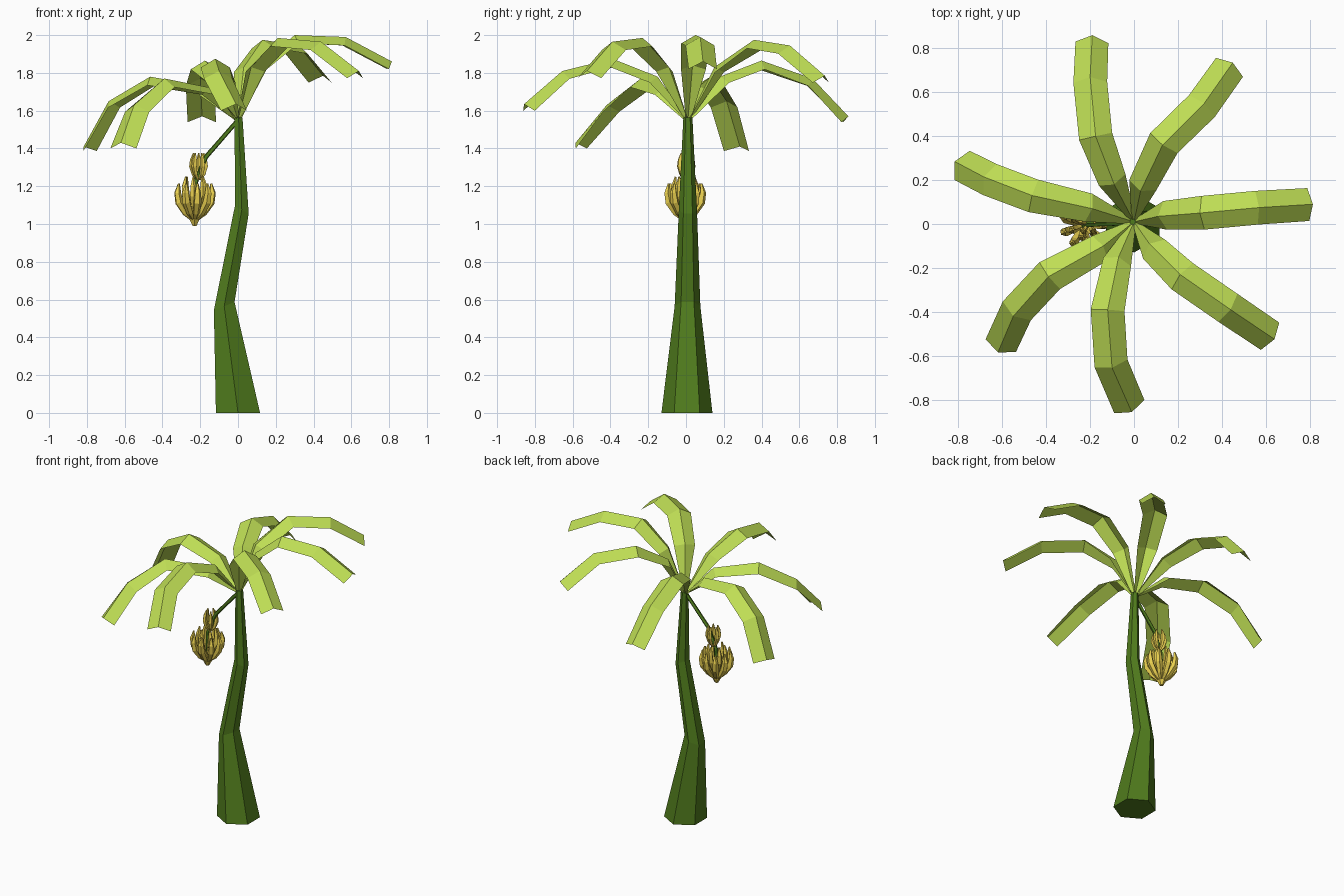
import bpy, bmesh, math
from mathutils import Vector

if "Cube" in bpy.data.objects:
    bpy.data.objects.remove(bpy.data.objects["Cube"])


def material(name, rgb):
    m = bpy.data.materials.new(name)
    m.diffuse_color = (*rgb, 1)
    m.use_nodes = True
    m.node_tree.nodes["Principled BSDF"].inputs["Base Color"].default_value = m.diffuse_color
    return m


TRUNK = material("trunk_green", (0.08, 0.20, 0.012))
LEAF = material("leaf_green", (0.52, 0.73, 0.09))
YELLOW = material("banana_yellow", (0.83, 0.64, 0.08))


def finish(bm, name, mat):
    me = bpy.data.meshes.new(name)
    bm.to_mesh(me)
    bm.free()
    me.materials.append(mat)
    ob = bpy.data.objects.new(name, me)
    bpy.context.collection.objects.link(ob)


def tangents(pts):
    n = len(pts) - 1
    return [(pts[min(i + 1, n)] - pts[max(i - 1, 0)]).normalized() for i in range(n + 1)]


def tube(bm, pts, radii, sides, ref, normals=None):
    # closed tapered tube; ref fixes where the first corner lies
    pts = [Vector(p) for p in pts]
    rings = []
    for p, r, t in zip(pts, radii, normals or tangents(pts)):
        t = Vector(t).normalized()
        v = t.cross(ref).normalized()
        u = v.cross(t)
        ang = [2 * math.pi * k / sides for k in range(sides)]
        rings.append([bm.verts.new(p + r * (math.cos(a) * u + math.sin(a) * v)) for a in ang])
    faces = [bm.faces.new(rings[0]), bm.faces.new(rings[-1])]
    for a, b in zip(rings, rings[1:]):
        for k in range(sides):
            j = (k + 1) % sides
            faces.append(bm.faces.new((a[k], a[j], b[j], b[k])))
    bmesh.ops.recalc_face_normals(bm, faces=faces)


# crooked six-sided trunk
bm = bmesh.new()
tube(bm, [(0, 0.005, 0), (-0.073, 0.008, 0.565), (0.02, 0.01, 1.075), (0.003, 0.01, 1.565)],
     [0.135, 0.068, 0.048, 0.024], 6, Vector((0, 1, 0)),
     [(0, 0, 1), (-0.4, 0, 1), (0.55, 0, 1), (0, 0, 1)])
finish(bm, "trunk", TRUNK)

# drooping leaves: midrib points after the shared root, folded like a roof
ribs = [
    [(-0.09, 0.18, 1.78), (-0.175, 0.40, 1.865), (-0.20, 0.67, 1.77), (-0.19, 0.86, 1.57)],
    [(0.03, 0.15, 1.83), (0.13, 0.36, 1.975), (0.32, 0.55, 1.945), (0.45, 0.735, 1.785)],
    [(0.11, 0.035, 1.84), (0.30, 0.05, 2.0), (0.57, 0.075, 1.99), (0.815, 0.09, 1.86)],
    [(0.07, -0.09, 1.83), (0.21, -0.23, 1.985), (0.44, -0.39, 1.965), (0.64, -0.525, 1.81)],
    [(-0.07, -0.15, 1.78), (-0.12, -0.39, 1.875), (-0.10, -0.655, 1.81), (-0.01, -0.857, 1.635)],
    [(-0.14, -0.10, 1.72), (-0.39, -0.24, 1.77), (-0.55, -0.42, 1.63), (-0.62, -0.585, 1.43)],
    [(-0.19, 0.07, 1.73), (-0.465, 0.13, 1.78), (-0.685, 0.215, 1.65), (-0.817, 0.285, 1.41)],
]
for i, rib in enumerate(ribs):
    bm = bmesh.new()
    pts = [Vector((0, 0.01, 1.55))] + [Vector(p) for p in rib]
    rows = []
    for p, t, w in zip(pts, tangents(pts), (0.012, 0.066, 0.077, 0.077, 0.075)):
        side = t.cross(Vector((0, 0, 1))).normalized()
        low = p - side.cross(t) * w * 0.6
        rows.append([bm.verts.new(q) for q in (low - side * w, p, low + side * w)])
    for a, b in zip(rows, rows[1:]):
        for k in (0, 1):
            bm.faces.new((a[k], a[k + 1], b[k + 1], b[k]))
    finish(bm, f"leaf_{i + 1}", LEAF)

# hanging fruit stalk
bm = bmesh.new()
tube(bm, [(0, 0.005, 1.55), (-0.17, 0, 1.355), (-0.225, -0.005, 1.22), (-0.23, -0.005, 1.03)],
     [0.012, 0.013, 0.013, 0.012], 5, Vector((0, 1, 0)))
finish(bm, "fruit_stalk", TRUNK)


def bunch(name, centre, count, profile, radii, phase):
    # upturned bananas arranged around the stalk
    bm = bmesh.new()
    for k in range(count):
        a = phase + 2 * math.pi * k / count
        c, s = math.cos(a), math.sin(a)
        pts = [(centre[0] + r * c, centre[1] + r * s, z) for r, z in profile]
        tube(bm, pts, radii, 5, Vector((-s, c, 0)))
    finish(bm, name, YELLOW)


bunch("outer_bananas", (-0.23, -0.005), 9,
      [(0.006, 1.02), (0.05, 1.06), (0.086, 1.115), (0.095, 1.165), (0.088, 1.215)],
      [0.010, 0.018, 0.022, 0.018, 0.005], 0)
bunch("inner_bananas", (-0.23, -0.005), 6,
      [(0.006, 1.06), (0.035, 1.10), (0.055, 1.15), (0.058, 1.20), (0.05, 1.25)],
      [0.009, 0.016, 0.020, 0.016, 0.005], 0.4)
bunch("upper_bananas", (-0.208, -0.002), 5,
      [(0.008, 1.235), (0.027, 1.265), (0.038, 1.305), (0.036, 1.34), (0.028, 1.375)],
      [0.007, 0.012, 0.015, 0.012, 0.004], 0.3)

# pointed bud under the bunch
bm = bmesh.new()
tube(bm, [(-0.23, -0.005, 0.99), (-0.23, -0.005, 1.02), (-0.23, -0.005, 1.06)],
     [0.012, 0.028, 0.035], 6, Vector((0, 1, 0)))
finish(bm, "bunch_bud", YELLOW)
